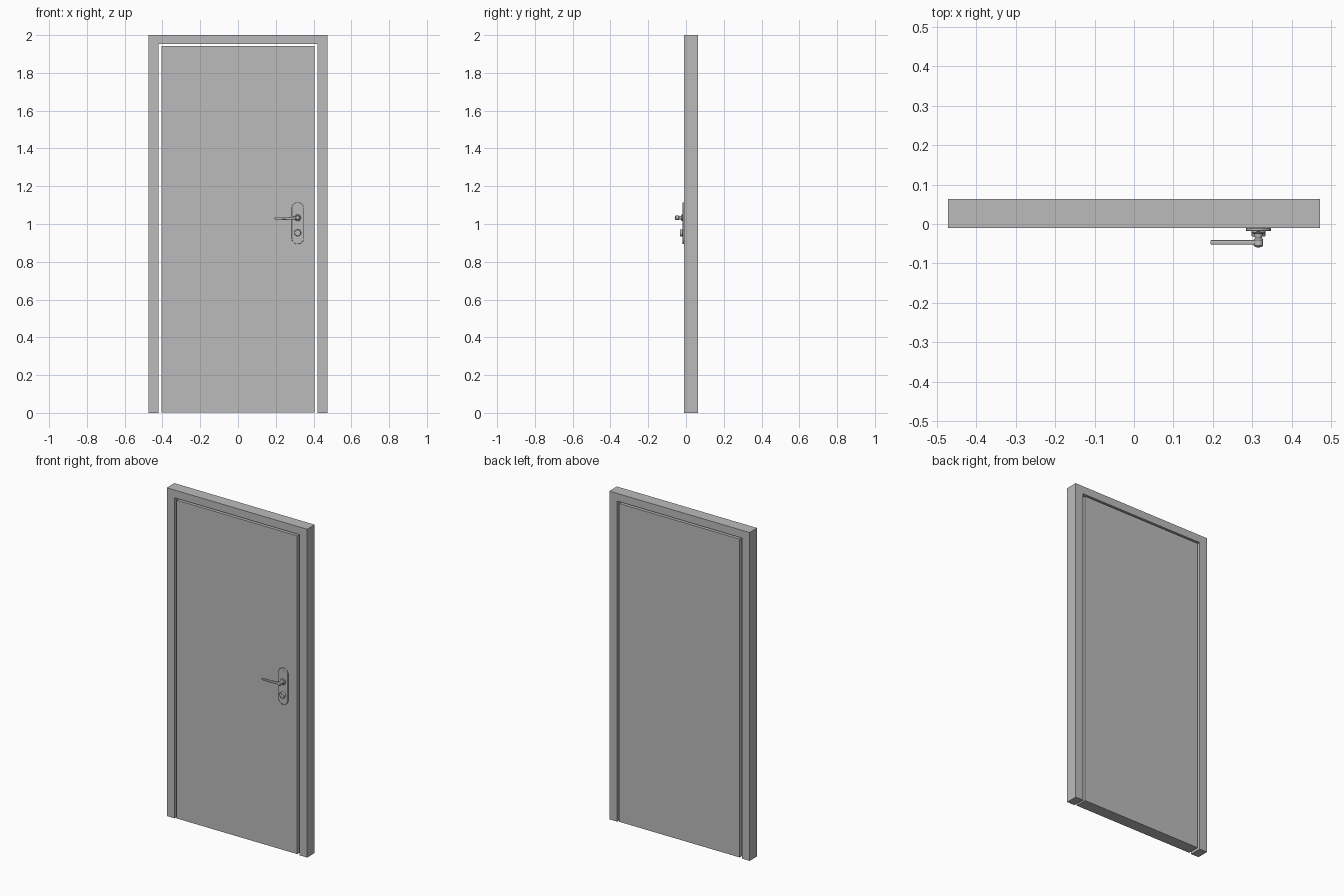
import bpy, bmesh, math
from mathutils import Vector

cube = bpy.data.objects.get("Cube")
if cube:
    bpy.data.objects.remove(cube, do_unlink=True)

grey = bpy.data.materials.new("plain grey")
grey.use_nodes = True
grey.diffuse_color = (0.5, 0.5, 0.5, 1)
grey.node_tree.nodes["Principled BSDF"].inputs["Base Color"].default_value = (0.5, 0.5, 0.5, 1)

FRONT, BACK = -0.01, 0.063
HANDLE_X = 0.316


def finish(name, bm, smooth=True):
    bmesh.ops.recalc_face_normals(bm, faces=bm.faces)
    mesh = bpy.data.meshes.new(name)
    bm.to_mesh(mesh)
    bm.free()
    mesh.materials.append(grey)
    if smooth:
        mesh.shade_smooth()
        mesh.set_sharp_from_angle(angle=math.radians(35))
    obj = bpy.data.objects.new(name, mesh)
    bpy.context.collection.objects.link(obj)
    return obj


def prism(name, outline, y0, y1, smooth=False):
    """Extrude an outline in x and z from depth y0 to y1."""
    bm = bmesh.new()
    face = bm.faces.new([bm.verts.new((x, y0, z)) for x, z in outline])
    new = bmesh.ops.extrude_face_region(bm, geom=[face])["geom"]
    verts = [v for v in new if isinstance(v, bmesh.types.BMVert)]
    bmesh.ops.translate(bm, verts=verts, vec=(0, y1 - y0, 0))
    return finish(name, bm, smooth)


def lathe(name, profile, x, z, steps=32):
    """Turn (radius, depth) points about an axis along y."""
    bm = bmesh.new()
    verts = [bm.verts.new((x + r, y, z)) for r, y in profile]
    edges = [bm.edges.new(pair) for pair in zip(verts, verts[1:])]
    bmesh.ops.spin(bm, geom=verts + edges, cent=(x, 0, z), axis=(0, 1, 0),
                   angle=math.tau, steps=steps)
    bmesh.ops.remove_doubles(bm, verts=bm.verts, dist=0.00005)
    return finish(name, bm)


def capsule(x, z0, z1, r, n=16):
    """Upright outline with round ends."""
    points = []
    for centre, start in ((z1 - r, 0), (z0 + r, math.pi)):
        for i in range(n + 1):
            a = start + math.pi * i / n
            points.append((x + r * math.cos(a), centre + r * math.sin(a)))
    return points


def mirrored(half):
    return half + [(-x, z) for x, z in reversed(half)]


# Frame and door leaf, with an open gap between them
prism("door_frame", mirrored([(0.42, 1.953), (0.42, 0), (0.473, 0), (0.473, 2)]), FRONT, BACK)
prism("door_leaf", mirrored([(0.406, 0.003), (0.406, 1.942)]), FRONT, BACK)

# Handle plate with rounded rim
plate = prism("handle_plate", capsule(HANDLE_X, 0.893, 1.115, 0.032), -0.018, FRONT, True)
rim = plate.modifiers.new("rim", "BEVEL")
rim.width, rim.segments, rim.limit_method = 0.002, 2, "ANGLE"

# Spindle with collar, neck and domed end
lathe("handle_spindle", [(0, -0.016), (0.018, -0.016), (0.018, -0.022), (0.016, -0.024),
                         (0.011, -0.024), (0.009, -0.036), (0.012, -0.040), (0.012, -0.054),
                         (0.009, -0.058), (0, -0.06)], HANDLE_X, 1.033)

# Lever sweeping gently to the right
lever = prism("handle_lever", [(0.194, 1.024), (0.25, 1.022), (0.29, 1.024), (0.316, 1.024),
                               (0.316, 1.042), (0.29, 1.038), (0.25, 1.034), (0.194, 1.035)],
              -0.052, -0.041, True)
edge = lever.modifiers.new("edge", "BEVEL")
edge.width, edge.segments, edge.limit_method = 0.003, 3, "ANGLE"

# Lock cylinder, key slot and fixing screw
lathe("lock_cylinder", [(0, -0.016), (0.018, -0.016), (0.018, -0.029), (0.016, -0.032),
                        (0.012, -0.032), (0.012, -0.030), (0, -0.030)], HANDLE_X, 0.953)
prism("key_slot", capsule(HANDLE_X, 0.945, 0.961, 0.002, 6), -0.0315, -0.029)
lathe("plate_screw", [(0, -0.017), (0.006, -0.017), (0.006, -0.019), (0, -0.020)],
      HANDLE_X, 1.098, 16)
